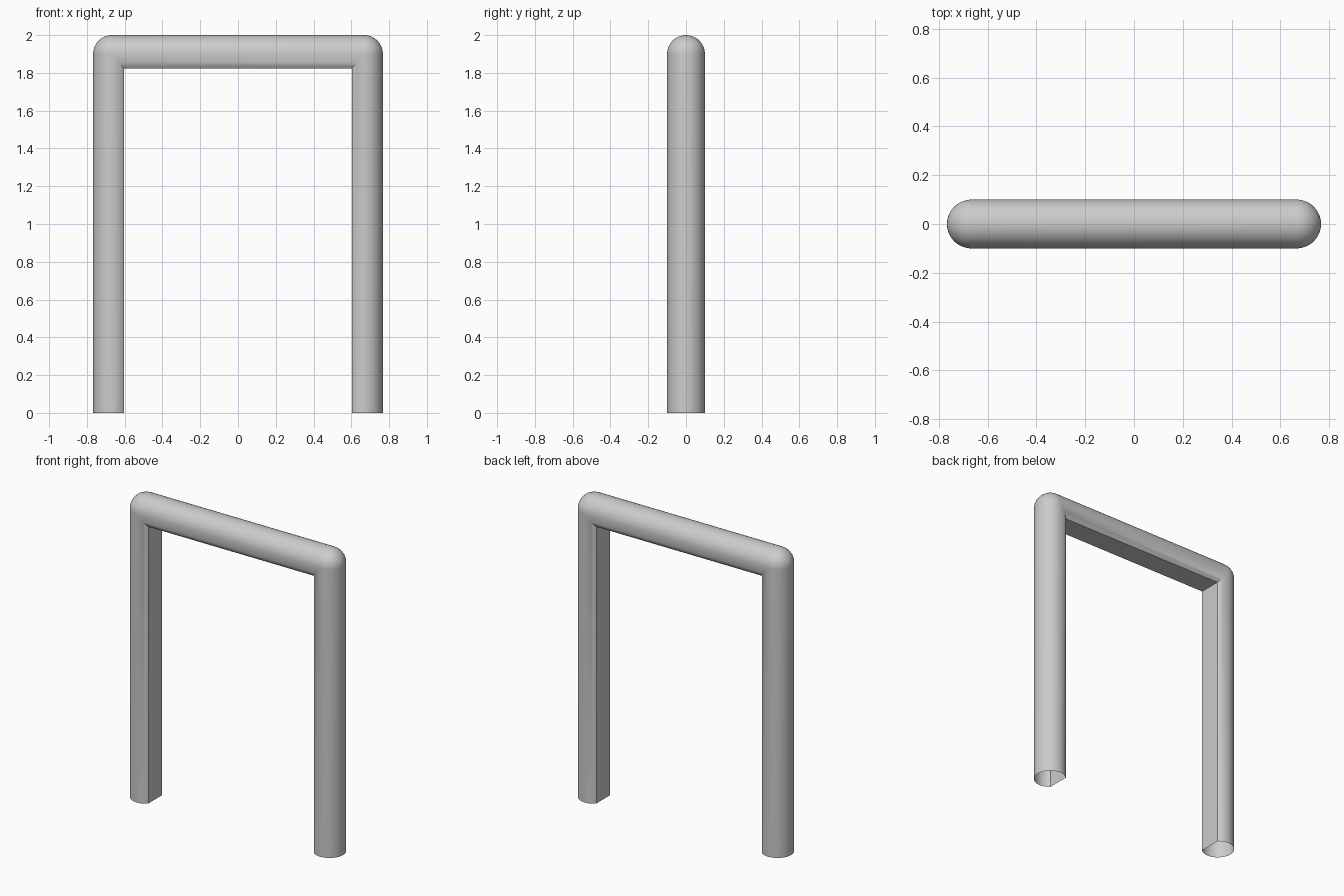
import bpy, bmesh, math

if "Cube" in bpy.data.objects:
    bpy.data.objects.remove(bpy.data.objects["Cube"])

R = 0.1                      # tube radius
CX, CZ = 0.667, 1.9          # corner centre
CUT = 0.069                  # nominal depth of the flat inner side
LEG_IN, BEAM_IN = 0.064, 0.077
SEG, STEPS = 28, 10

# D-shaped section: (outward offset, y), flat on the inner side
a_max = math.acos(-CUT / R)
section = [(R * math.cos(a), R * math.sin(a))
           for a in (a_max * (2 * i / SEG - 1) for i in range(SEG + 1))]


def rail(d):
    """Half of the arch path at offset d: leg foot, corner arc, beam middle."""
    if d >= 0:
        arc = [(CX + d * math.cos(t), CZ + d * math.sin(t))
               for t in (math.pi / 2 * k / STEPS for k in range(STEPS + 1))]
    else:
        arc = [(CX + d * LEG_IN / CUT, CZ + d * BEAM_IN / CUT)] * (STEPS + 1)
    return [(arc[0][0], 0)] + arc


bm = bmesh.new()
grid = []
for d, y in section:
    half = rail(d)
    path = half + [(-x, z) for x, z in reversed(half)]
    grid.append([bm.verts.new((x, y, z)) for x, z in path])

# Skin the section along the path, feet left open
n = len(grid)
for i in range(n):
    a, b = grid[i], grid[(i + 1) % n]
    for j in range(len(a) - 1):
        bm.faces.new((a[j], b[j], b[j + 1], a[j + 1]))
bmesh.ops.remove_doubles(bm, verts=bm.verts, dist=1e-5)
bmesh.ops.recalc_face_normals(bm, faces=bm.faces)

mesh = bpy.data.meshes.new("arch_frame")
bm.to_mesh(mesh)
bm.free()
arch = bpy.data.objects.new("arch_frame", mesh)
bpy.context.collection.objects.link(arch)
bpy.context.view_layer.objects.active = arch
arch.select_set(True)
bpy.ops.object.shade_smooth_by_angle(angle=math.radians(35))
